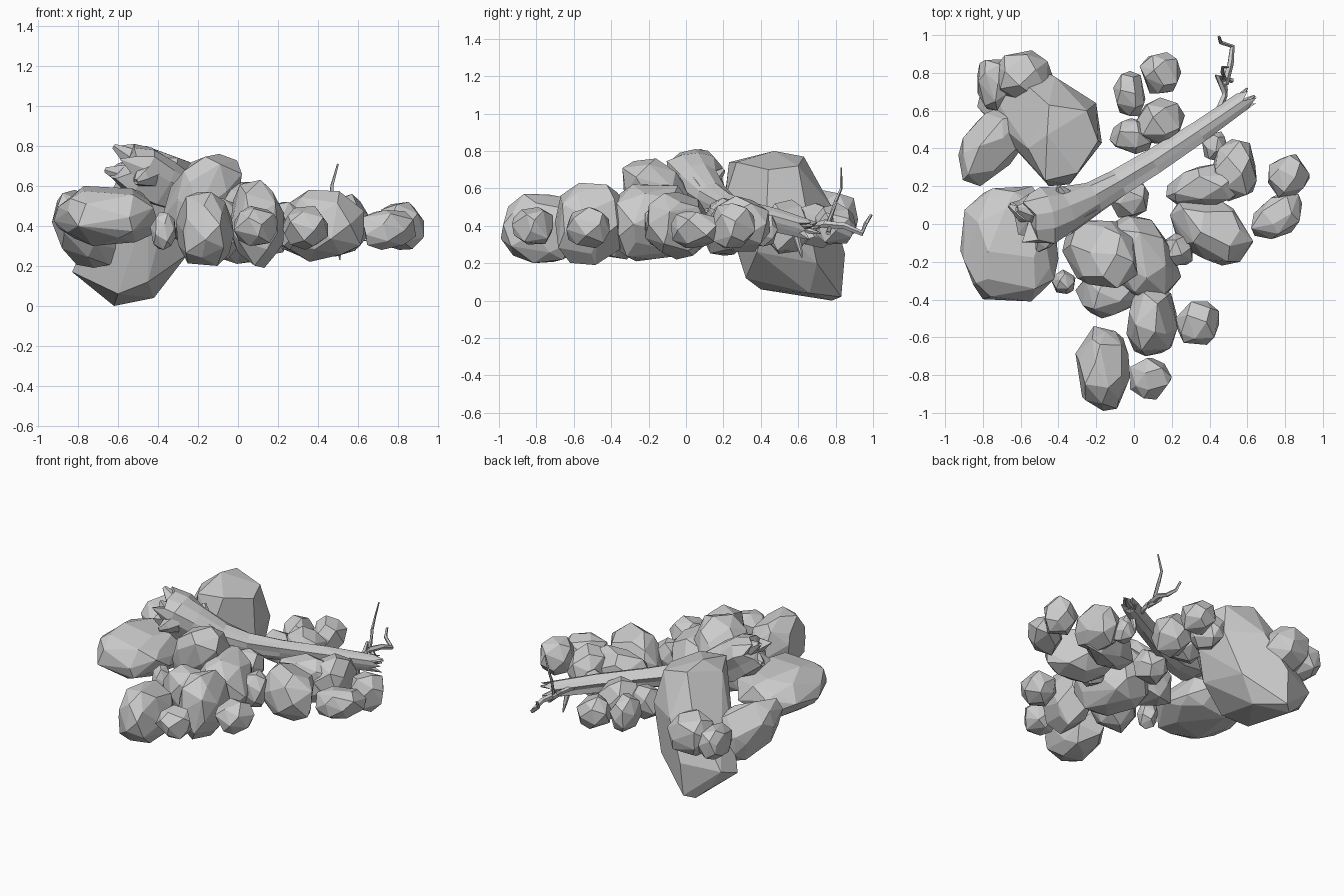
import bpy, bmesh, math, random
from mathutils import Vector

if "Cube" in bpy.data.objects:
    bpy.data.objects.remove(bpy.data.objects["Cube"])

rnd = random.Random(7)


def finish(bm, name):
    bmesh.ops.recalc_face_normals(bm, faces=bm.faces[:])
    me = bpy.data.meshes.new(name)
    bm.to_mesh(me)
    bm.free()
    ob = bpy.data.objects.new(name, me)
    bpy.context.collection.objects.link(ob)
    return ob


def hull(name, pts):
    bm = bmesh.new()
    for p in pts:
        bm.verts.new(p)
    r = bmesh.ops.convex_hull(bm, input=bm.verts[:])
    junk = {v for v in r["geom_interior"] + r["geom_unused"] if isinstance(v, bmesh.types.BMVert)}
    bmesh.ops.delete(bm, geom=list(junk), context='VERTS')
    bmesh.ops.dissolve_limit(bm, angle_limit=math.radians(8), verts=bm.verts[:], edges=bm.edges[:])
    return finish(bm, name)


def rock(name, x, y, z, n=24, xy=0.0, xz=0.0, yz=0.0):
    """Faceted stone: jittered sphere points, sheared, fitted into the given ranges."""
    pts = []
    turn = rnd.random() * 6.28
    for i in range(n):
        h = 1 - 2 * (i + 0.5) / n
        a = turn + i * 2.39996 + rnd.uniform(-0.3, 0.3)
        r = math.sqrt(1 - h * h)
        p = Vector((r * math.cos(a), r * math.sin(a), h)) * rnd.uniform(0.92, 1.08)
        p = Vector((math.copysign(abs(c) ** 0.9, c) for c in p))
        pts.append(Vector((p.x + xy * p.y + xz * p.z, p.y + xy * p.x + yz * p.z, p.z)))
    for k, (lo, hi) in enumerate((x, y, z)):
        a, b = min(p[k] for p in pts), max(p[k] for p in pts)
        for p in pts:
            p[k] = lo + (p[k] - a) / (b - a) * (hi - lo)
    return hull(name, pts)


def tube(name, path, sides, rough=0.0, jag=0.0):
    """Skin rings along (x, y, z, width radius, height radius); jag splinters both ends."""
    bm = bmesh.new()
    P = [Vector(p[:3]) for p in path]
    ridge = [1 + rnd.uniform(-rough, rough) for _ in range(sides)]
    rings = []
    for i, p in enumerate(path):
        d = (P[min(i + 1, len(P) - 1)] - P[max(i - 1, 0)]).normalized()
        ref = Vector((0, 0, 1)) if abs(d.z) < 0.9 else Vector((1, 0, 0))
        s = d.cross(ref).normalized()
        u = s.cross(d)
        ring = []
        for k in range(sides):
            a = 2 * math.pi * k / sides
            f = ridge[k] * (1 + rnd.uniform(-rough, rough) * 0.6)
            q = P[i] + s * (math.cos(a) * p[3] * f) + u * (math.sin(a) * p[4] * f)
            if i in (0, len(path) - 1):
                q += d * rnd.uniform(-jag, jag)
            ring.append(bm.verts.new(q))
        rings.append(ring)
    for A, B in zip(rings, rings[1:]):
        for k in range(sides):
            j = (k + 1) % sides
            bm.faces.new((A[k], A[j], B[j], B[k]))
    # Hollow broken ends
    for ring, nxt in ((rings[0], P[1]), (rings[-1], P[-2])):
        c = sum((v.co for v in ring), Vector()) / sides
        m = bm.verts.new(c.lerp(nxt, 0.2))
        for k in range(sides):
            bm.faces.new((ring[k], ring[(k + 1) % sides], m))
    return finish(bm, name)


# Large leaning boulder
hull("large_boulder", [
    (-.62, .78, 0), (-.56, .83, .02), (-.42, .66, .04), (-.60, .40, .06), (-.45, .32, .12),
    (-.83, .62, .17), (-.80, .76, .22), (-.55, .85, .25), (-.30, .70, .20), (-.25, .38, .26),
    (-.71, .76, .08), (-.61, .46, .52), (-.45, .20, .50), (-.34, .21, .55), (-.17, .43, .45),
    (-.20, .64, .50), (-.42, .78, .50), (-.55, .72, .58), (-.47, .23, .74), (-.30, .27, .74),
    (-.19, .44, .70), (-.25, .60, .72), (-.45, .63, .77), (-.46, .47, .80), (-.56, .40, .72)])

# Stones on the left and behind the boulder
rock("left_back_rock", (-.93, -.54), (.20, .66), (.19, .58), 28, xy=.25, xz=-.4, yz=-.4)
rock("back_rock", (-.73, -.43), (.64, .92), (.30, .59))
rock("back_side_rock", (-.83, -.67), (.60, .87), (.30, .52))
rock("left_flat_rock", (-.92, -.40), (-.41, .20), (.30, .60), 40)

# Central pile
rock("peak_rock", (-.38, .02), (-.34, .02), (.32, .76), 28, xz=.4, yz=-.3)
rock("centre_rock", (-.18, .25), (-.40, .05), (.21, .62), 34, xy=-.15)
rock("centre_low_rock", (-.31, .04), (-.50, -.22), (.22, .55))
rock("front_rock", (-.31, -.02), (-.99, -.54), (.20, .57), 32)
rock("front_mid_rock", (-.04, .23), (-.70, -.32), (.19, .63), 28)

# Right cluster
rock("right_rock", (.19, .63), (-.22, .13), (.22, .58), 30, xy=-.2)
rock("right_long_rock", (.17, .62), (.08, .33), (.24, .55), 26, xy=.15)
rock("right_back_rock", (.42, .65), (.12, .45), (.26, .56), 24)
rock("outer_right_rock", (.62, .89), (-.08, .16), (.28, .48), 22, xy=.2)

# Scattered smaller stones: x, y, z ranges
SMALL = [((-.02, .20), (-.93, -.71), (.30, .50)), ((.22, .45), (-.64, -.41), (.28, .50)),
         ((-.44, -.31), (-.37, -.24), (.28, .47)), ((.15, .31), (-.22, -.05), (.28, .52)),
         ((.71, .93), (.14, .37), (.28, .52)), ((.36, .50), (.33, .49), (.29, .46)),
         ((.00, .27), (.42, .67), (.25, .54)), ((-.11, .06), (.57, .81), (.28, .52)),
         ((.03, .25), (.69, .91), (.30, .52)), ((-.13, .10), (.37, .56), (.28, .50)),
         ((-.13, .08), (.03, .25), (.28, .50))]
for i, box in enumerate(SMALL):
    rock("small_rock_%02d" % (i + 1), *box, n=20)

# Fallen log: thick root end dropping steeply, then a nearly level trunk
tube("log", [(-.57, .02, .72, .14, .09), (-.48, .03, .68, .155, .125), (-.38, .06, .62, .135, .12),
             (-.22, .13, .545, .09, .085), (-.08, .21, .50, .072, .065), (.10, .32, .47, .065, .06),
             (.34, .48, .43, .06, .055), (.60, .66, .38, .05, .05)], 11, rough=.16, jag=.05)

# Root stubs and bark splinters
SPIKES = [((-.46, .06, .70), (-.62, .08, .80), .07), ((-.44, -.04, .66), (-.51, -.14, .62), .07),
          ((-.48, .0, .64), (-.66, .10, .68), .07), ((-.34, .08, .60), (-.40, .20, .70), .06),
          ((-.42, .02, .68), (-.20, .08, .60), .08), ((.52, .60, .40), (.64, .68, .40), .025),
          ((.54, .64, .38), (.60, .72, .36), .02), ((.50, .58, .37), (.51, .62, .23), .02)]
for i, (a, b, r) in enumerate(SPIKES):
    a, b = Vector(a), Vector(b)
    m = a.lerp(b, .6)
    tube("splinter_%d" % (i + 1), [(*a, r, r), (*m, r * .75, r * .6), (*b, r * .2, r * .2)], 6, rough=.15)

# Forked bare twig
TWIGS = [[(.43, .56, .42), (.48, .68, .40), (.48, .76, .41), (.47, .80, .53), (.47, .83, .60), (.50, .83, .71)],
         [(.48, .74, .41), (.51, .85, .40), (.52, .94, .36), (.46, .96, .41), (.45, .99, .46)],
         [(.48, .70, .40), (.44, .78, .43), (.52, .76, .36)]]
for i, pts in enumerate(TWIGS):
    path = [(*p, .02 - .003 * k, .02 - .003 * k) for k, p in enumerate(pts)]
    tube("twig_%d" % (i + 1), path, 5, rough=.1)
